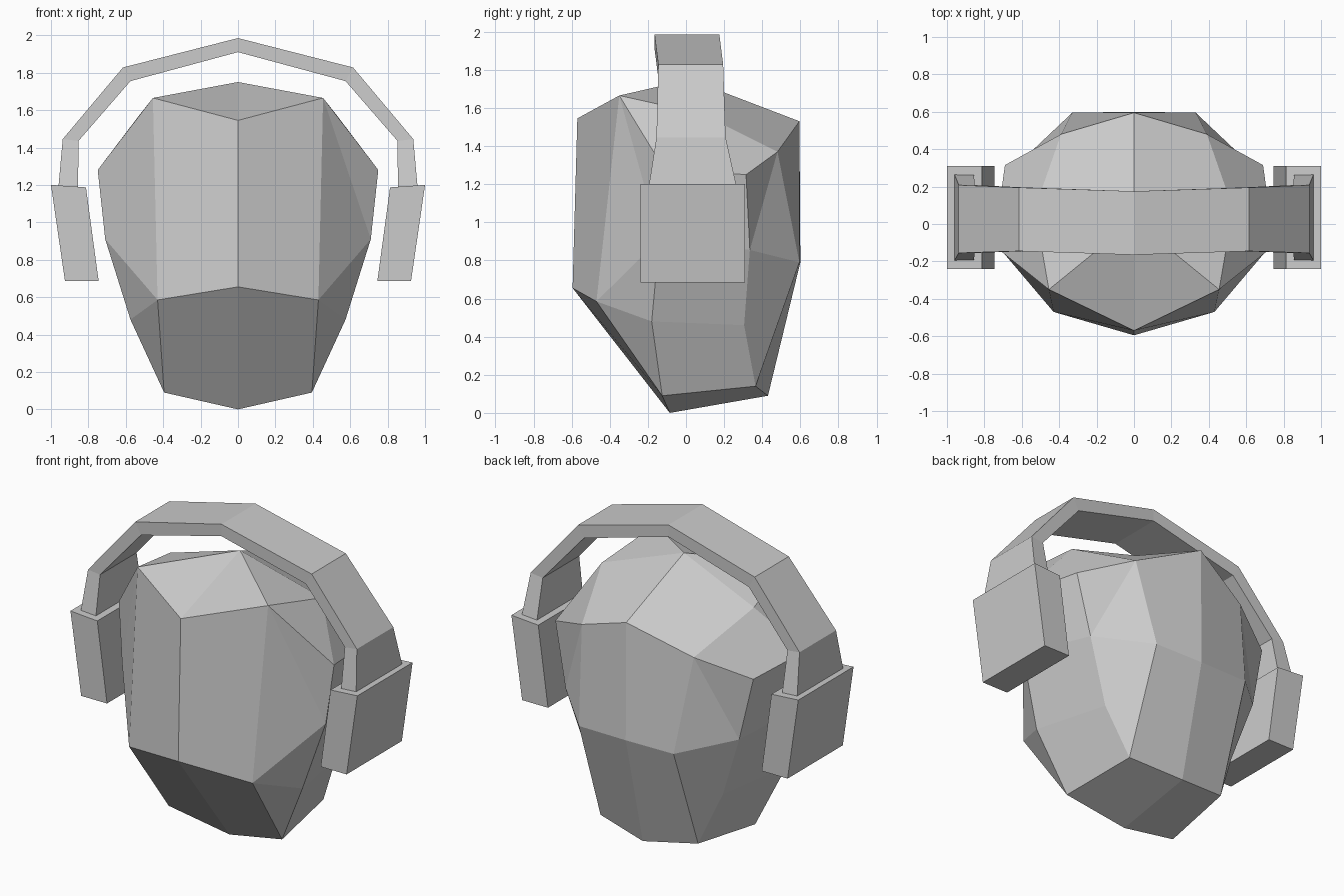
import bpy, bmesh

if "Cube" in bpy.data.objects:
    bpy.data.objects.remove(bpy.data.objects["Cube"])


def mirrored_mesh(name, verts, faces):
    """Build the +x half, mirror it across x = 0 and weld the seam."""
    bm = bmesh.new()
    vs = [bm.verts.new(v) for v in verts]
    for f in faces:
        bm.faces.new([vs[i] for i in f])
    bmesh.ops.mirror(bm, geom=bm.verts[:] + bm.edges[:] + bm.faces[:],
                     axis='X', merge_dist=0.001)
    bmesh.ops.remove_doubles(bm, verts=bm.verts[:], dist=0.001)
    bmesh.ops.recalc_face_normals(bm, faces=bm.faces[:])
    me = bpy.data.meshes.new(name)
    bm.to_mesh(me)
    bm.free()
    ob = bpy.data.objects.new(name, me)
    bpy.context.collection.objects.link(ob)
    return ob


# Head: landmarks of one half, and the facets that join them
head = {
    'crown': (0, 0.02, 1.75), 'brow_mid': (0, -0.57, 1.545),
    'chin_mid': (0, -0.595, 0.655), 'neck_front': (0, -0.085, 0.0),
    'neck_back': (0, 0.43, 0.09), 'nape_mid': (0, 0.6, 0.79),
    'back_top': (0, 0.595, 1.53),
    'brow': (0.455, -0.35, 1.665), 'cheek': (0.43, -0.47, 0.585),
    'temple': (0.75, -0.115, 1.28), 'jaw': (0.71, -0.14, 0.91),
    'jaw_low': (0.575, -0.18, 0.48), 'neck_side': (0.395, -0.125, 0.09),
    'crown_side': (0.53, 0.08, 1.57), 'back_side': (0.39, 0.48, 1.37),
    'ear_top': (0.69, 0.315, 1.25), 'ear_low': (0.605, 0.335, 0.855),
    'nape': (0.33, 0.595, 0.79), 'neck_mid': (0.47, 0.305, 0.46),
    'neck_rear': (0.34, 0.365, 0.14),
}
facets = [
    # face and chin
    'crown brow_mid brow',
    'brow_mid chin_mid cheek brow',
    'brow cheek jaw',
    'brow jaw temple',
    'cheek jaw_low jaw',
    'cheek neck_side jaw_low',
    'chin_mid neck_front neck_side cheek',
    # top and sides
    'brow temple crown_side',
    'crown brow crown_side',
    'crown crown_side back_side back_top',
    'crown_side temple ear_top back_side',
    'temple jaw ear_low ear_top',
    'jaw jaw_low neck_mid ear_low',
    'jaw_low neck_side neck_rear neck_mid',
    # back and underside
    'back_top back_side nape nape_mid',
    'back_side ear_low nape',
    'back_side ear_top ear_low',
    'nape ear_low neck_mid neck_rear',
    'nape_mid nape neck_rear neck_back',
    'neck_front neck_back neck_rear neck_side',
]
names = list(head)
mirrored_mesh("head", list(head.values()),
              [[names.index(n) for n in f.split()] for f in facets])

# Headband: cross-sections (outer x, z, inner x, z, front y, back y)
sections = [
    (0, 1.985, 0, 1.91, -0.165, 0.175),
    (0.615, 1.828, 0.575, 1.755, -0.145, 0.195),
    (0.937, 1.445, 0.853, 1.435, -0.155, 0.208),
    (0.96, 1.19, 0.855, 1.18, -0.195, 0.265),
]
verts, faces = [], []
for ox, oz, ix, iz, y0, y1 in sections:
    verts += [(ox, y0, oz), (ox, y1, oz), (ix, y1, iz), (ix, y0, iz)]
for s in range(len(sections) - 1):
    for k in range(4):
        a, b = 4 * s + k, 4 * s + (k + 1) % 4
        faces.append((a, b, b + 4, a + 4))
last = 4 * (len(sections) - 1)
faces.append([last + k for k in range(4)])
mirrored_mesh("headband", verts, faces)

# Ear cups: slanted profile extruded front to back
profile = [(0.813, 1.187), (1.0, 1.2), (0.925, 0.685), (0.745, 0.685)]
verts = [(x, y, z) for y in (-0.24, 0.31) for x, z in profile]
faces = [(0, 1, 2, 3), (7, 6, 5, 4)]
faces += [(k, (k + 1) % 4, (k + 1) % 4 + 4, k + 4) for k in range(4)]
mirrored_mesh("ear_cups", verts, faces)
